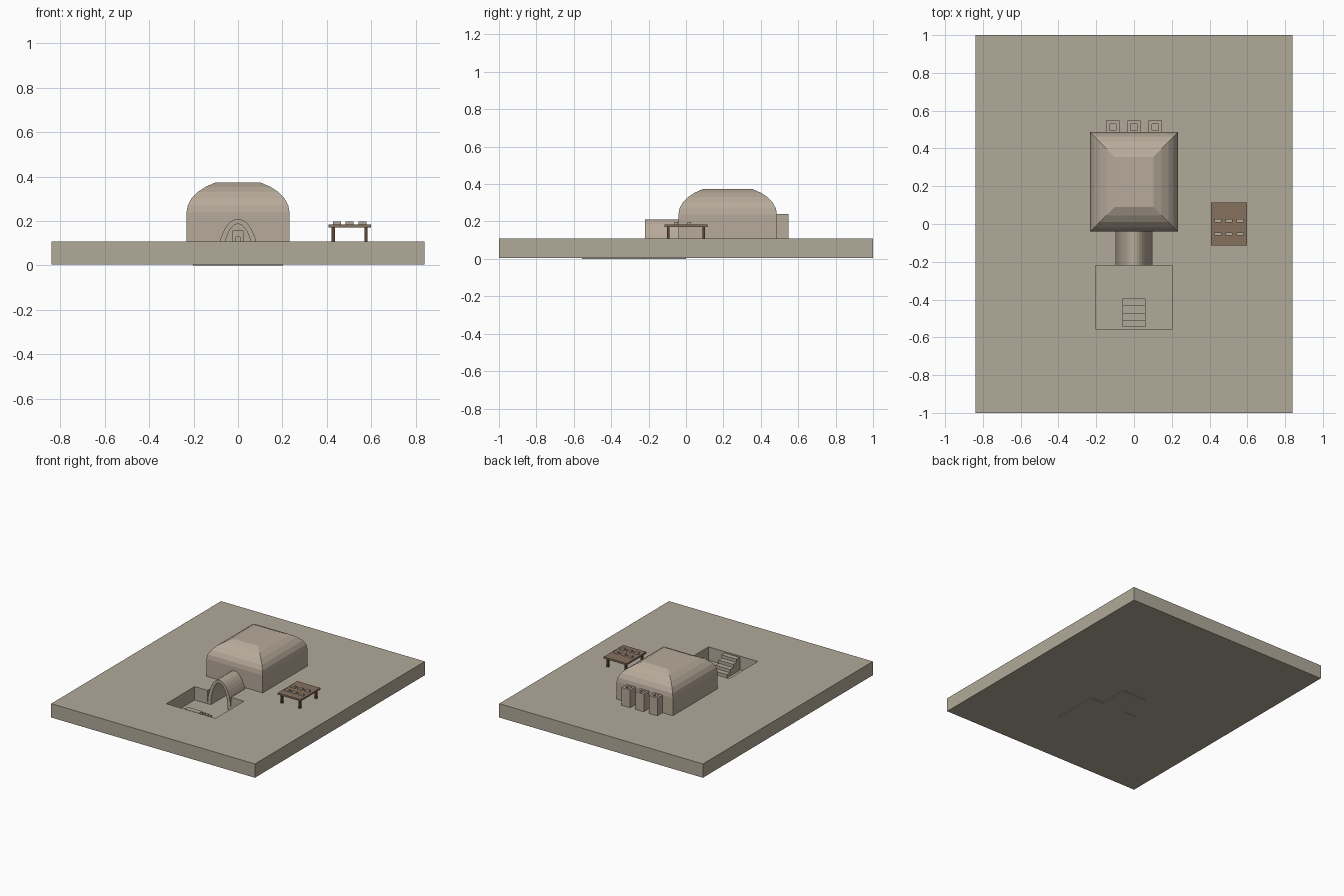
import bpy, bmesh
from math import sin, cos, pi, radians

cube = bpy.data.objects.get("Cube")
if cube:
    bpy.data.objects.remove(cube, do_unlink=True)


def material(name, rgb):
    m = bpy.data.materials.new(name)
    m.use_nodes = True
    m.diffuse_color = (*rgb, 1)
    m.node_tree.nodes["Principled BSDF"].inputs["Base Color"].default_value = (*rgb, 1)
    return m


EARTH = material("earth", (0.44, 0.40, 0.32))
CLAY = material("clay", (0.47, 0.40, 0.32))
WOOD = material("wood", (0.24, 0.165, 0.11))
DARK_WOOD = material("dark wood", (0.10, 0.06, 0.035))


def finish(name, bm, mat):
    bmesh.ops.recalc_face_normals(bm, faces=bm.faces)
    mesh = bpy.data.meshes.new(name)
    bm.to_mesh(mesh)
    bm.free()
    mesh.materials.append(mat)
    ob = bpy.data.objects.new(name, mesh)
    bpy.context.collection.objects.link(ob)
    return ob


def box(name, x, y, z, mat):
    """Box from (min, max) ranges."""
    bm = bmesh.new()
    bmesh.ops.create_cube(bm, size=1)
    for v in bm.verts:
        v.co = [(a + b) / 2 + c * (b - a) for (a, b), c in zip((x, y, z), v.co)]
    return finish(name, bm, mat)


def cut(target, *ranges):
    """Cut a box-shaped hole and discard the cutter."""
    cutter = box("cutter", *ranges, target.data.materials[0])
    mod = target.modifiers.new("cut", 'BOOLEAN')
    mod.operation, mod.solver, mod.object = 'DIFFERENCE', 'EXACT', cutter
    bpy.context.view_layer.objects.active = target
    bpy.ops.object.modifier_apply(modifier=mod.name)
    bpy.data.objects.remove(cutter, do_unlink=True)


GROUND = 0.108
FLOOR = 0.008

# Ground slab with the sunken pit and the passage under the kiln
slab = box("ground_slab", (-0.84, 0.84), (-1, 1), (0.005, GROUND), EARTH)
cut(slab, (-0.203, 0.203), (-0.555, -0.22), (-0.1, 0.3))
cut(slab, (-0.096, 0.096), (-0.3, 0), (-0.1, 0.3))
box("pit_floor", (-0.203, 0.203), (-0.555, -0.22), (0, FLOOR), EARTH)
box("passage_floor", (-0.096, 0.096), (-0.22, 0), (0, FLOOR), EARTH)

# Steps rising toward the front of the pit
for i in range(4):
    box(f"step_{i + 1}", (-0.062, 0.062), (-0.545, -0.395 - i * 0.0375),
        (FLOOR, FLOOR + (i + 1) * 0.024), EARTH)

# Arched entrance tunnel
bm = bmesh.new()
N = 20
rings = []
for y in (-0.22, -0.035):
    for width, height in ((0.096, 0.21), (0.07, 0.187)):
        rings.append([bm.verts.new((width * cos(pi * i / N), y, max(FLOOR, height * sin(pi * i / N))))
                      for i in range(N + 1)])
outer_f, inner_f, outer_b, inner_b = rings
for a, b in ((outer_f, inner_f), (outer_b, inner_b), (outer_f, outer_b), (inner_f, inner_b)):
    for i in range(N):
        bm.faces.new((a[i], a[i + 1], b[i + 1], b[i]))
for i in (0, N):
    bm.faces.new((outer_f[i], outer_b[i], inner_b[i], inner_f[i]))
finish("entrance_tunnel", bm, CLAY)

# Kiln chamber: straight walls and a vaulted, flat-topped roof
bm = bmesh.new()
levels = [(0, GROUND)]
for i in range(6):
    t = radians(12 * i)
    levels.append((0.26 * (1 - cos(t)), 0.238 + 0.156 * sin(t)))
loops = []
for inset, z in levels:
    x, y0, y1 = 0.232 - inset, -0.04 + inset, 0.486 - inset
    loops.append([bm.verts.new(p) for p in ((-x, y0, z), (x, y0, z), (x, y1, z), (-x, y1, z))])
for a, b in zip(loops, loops[1:]):
    for i in range(4):
        j = (i + 1) % 4
        bm.faces.new((a[i], a[j], b[j], b[i]))
bm.faces.new(loops[0])
bm.faces.new(loops[-1])
kiln = finish("kiln_chamber", bm, CLAY)
cut(kiln, (-0.022, 0.022), (-0.1, 0.02), (0, 0.157))
cut(kiln, (-0.008, 0.008), (0, 0.08), (0, 0.128))

# Three hollow chimneys on the back wall
for i, x in enumerate((-0.112, 0, 0.112)):
    flue = box(f"chimney_{i + 1}", (x - 0.035, x + 0.035), (0.477, 0.547), (GROUND, 0.24), CLAY)
    cut(flue, (x - 0.018, x + 0.018), (0.495, 0.53), (GROUND + 0.01, 0.3))

# Drying table with four legs and six clay bricks
TOP = 0.184
box("table_top", (0.408, 0.598), (-0.115, 0.115), (0.171, TOP), WOOD)
for side, x in (("right", 0.429), ("left", 0.577)):
    for end, y in (("front", -0.095), ("back", 0.095)):
        box(f"table_leg_{end}_{side}", (x - 0.007, x + 0.007), (y - 0.007, y + 0.007),
            (GROUND, 0.171), DARK_WOOD)
for x in (0.445, 0.503, 0.561):
    for y in (-0.053, 0.018):
        box("brick", (x - 0.018, x + 0.018), (y - 0.009, y + 0.009), (TOP, 0.197), CLAY)
